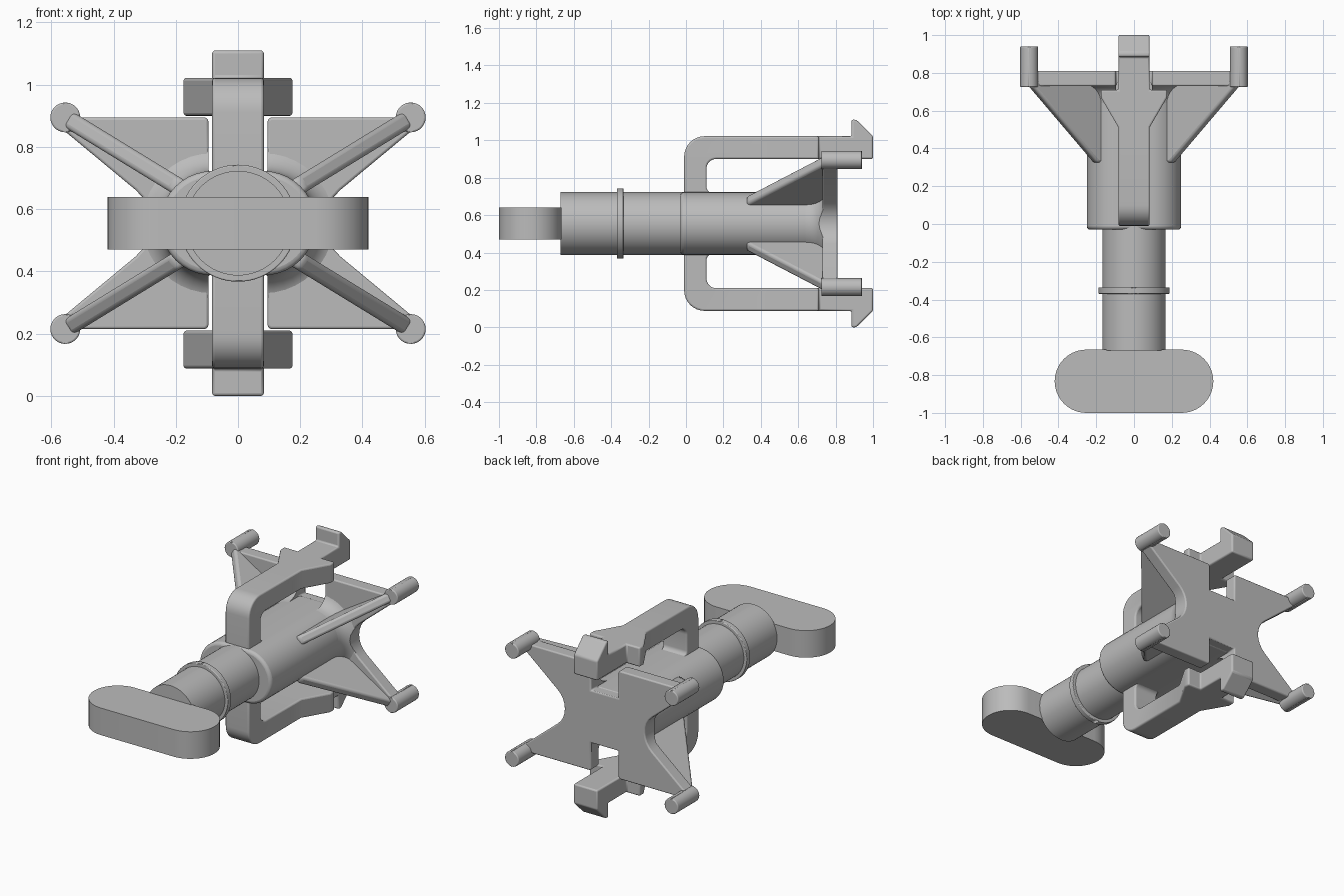
import bpy, bmesh, math
from mathutils import Vector

if "Cube" in bpy.data.objects:
    bpy.data.objects.remove(bpy.data.objects["Cube"])

MID = 0.555  # height of the symmetry axis; parts are built around it

grey = bpy.data.materials.new("plain grey")
grey.use_nodes = True
grey.diffuse_color = (0.5, 0.5, 0.5, 1)
grey.node_tree.nodes["Principled BSDF"].inputs["Base Color"].default_value = (0.5, 0.5, 0.5, 1)

AXES = {
    "xy": lambda u, v, w: (u, v, w),
    "xz": lambda u, v, w: (u, w, v),
    "yz": lambda u, v, w: (w, u, v),
}


def rounded(corners, steps=8):
    """Outline from (u, v, radius) corners, each replaced by a tangent arc."""
    out = []
    for i, (u, v, r) in enumerate(corners):
        p = Vector((u, v))
        if r == 0:
            out.append(p)
            continue
        a = (Vector(corners[i - 1][:2]) - p).normalized()
        b = (Vector(corners[(i + 1) % len(corners)][:2]) - p).normalized()
        half = a.angle(b) / 2
        centre = p + (a + b).normalized() * r / math.sin(half)
        start = p + a * r / math.tan(half) - centre
        end = p + b * r / math.tan(half) - centre
        turn = start.angle_signed(end)
        for k in range(steps + 1):
            t = -turn * k / steps
            c, s = math.cos(t), math.sin(t)
            out.append(centre + Vector((start.x * c - start.y * s, start.x * s + start.y * c)))
    return out


def stadium(half_w, r, n=20):
    """Two half circles of radius r joined by straight sides."""
    pts = []
    for side in (0, 1):
        for k in range(n + 1):
            a = -math.pi / 2 + math.pi * (side + k / n)
            pts.append((math.cos(a) * r + (half_w - r) * (1 - 2 * side), math.sin(a) * r))
    return pts


def loft(name, sections, place):
    """Skin a list of (outline, offset) sections into a closed solid."""
    bm = bmesh.new()
    rings = [[bm.verts.new(place(p[0], p[1], w)) for p in pts] for pts, w in sections]
    n = len(rings[0])
    for a, b in zip(rings, rings[1:]):
        for i in range(n):
            j = (i + 1) % n
            bm.faces.new((a[i], a[j], b[j], b[i]))
    bm.faces.new(rings[0])
    bm.faces.new(rings[-1])
    bmesh.ops.recalc_face_normals(bm, faces=bm.faces)
    mesh = bpy.data.meshes.new(name)
    bm.to_mesh(mesh)
    bm.free()
    mesh.materials.append(grey)
    obj = bpy.data.objects.new(name, mesh)
    obj.location.z = MID
    bpy.context.collection.objects.link(obj)
    return obj


def prism(name, pts, lo, hi, place):
    return loft(name, [(pts, lo), (pts, hi)], place)


def combine(obj, other, operation):
    """Boolean with a helper, which is then removed."""
    mod = obj.modifiers.new("combine", "BOOLEAN")
    mod.operation, mod.object, mod.solver = operation, other, "EXACT"
    bpy.context.view_layer.update()
    bpy.context.view_layer.objects.active = obj
    bpy.ops.object.modifier_apply(modifier=mod.name)
    bpy.data.objects.remove(other)


def finish(obj, bevel=0.0, mirror=(False, False, False)):
    if bevel:
        mod = obj.modifiers.new("soft edges", "BEVEL")
        mod.width, mod.segments = bevel, 3
        mod.limit_method, mod.angle_limit = "ANGLE", math.radians(35)
    if any(mirror):
        mod = obj.modifiers.new("mirror", "MIRROR")
        mod.use_axis, mod.use_clip, mod.use_mirror_merge = mirror, False, False
    bpy.ops.object.select_all(action="DESELECT")
    obj.select_set(True)
    bpy.context.view_layer.objects.active = obj
    bpy.ops.object.shade_smooth_by_angle(angle=math.radians(32))


UP_DOWN = (False, False, True)
ALL_FOUR = (True, False, True)

# Grip, shaft and collar
grip = [(u, v - 0.8325) for u, v in stadium(0.42, 0.1675)]
finish(prism("grip", grip, -0.085, 0.085, AXES["xy"]))
finish(prism("shaft", stadium(0.168, 0.168, 32), -0.67, 0.1, AXES["xz"]))
finish(prism("collar", stadium(0.188, 0.188, 32), -0.37, -0.335, AXES["xz"]), 0.004)

# Flattened barrel
finish(prism("barrel", stadium(0.25, 0.1675), -0.03, 0.76, AXES["xz"]), 0.018)

# Star-shaped back plate with a slot above and below
quarter = [(0.095, 0.165, 0), (0.095, 0.34, 0.015), (0.58, 0.34, 0), (0.58, 0.315, 0)]
right = quarter + [(0.2, 0, 0.14)] + [(u, -v, r) for u, v, r in reversed(quarter)]
star = rounded(right + [(-u, v, r) for u, v, r in reversed(right)])
finish(prism("back_plate", star, 0.73, 0.81, AXES["xz"]), 0.008)

# Flare blending the barrel into the plate, trimmed to the plate outline
R = 0.1
sections = []
for k in range(9):
    a = math.pi / 2 * k / 8
    grow = R * (1 - math.cos(a))
    sections.append((stadium(0.25 + grow, 0.1675 + grow), 0.64 + R * math.sin(a)))
flare = loft("flare", sections, AXES["xz"])
combine(flare, prism("trim", star, 0.6, 0.78, AXES["xz"]), "INTERSECT")
finish(flare)

# Corner pegs
peg = [(u + 0.555, v + 0.34) for u, v in stadium(0.048, 0.048, 14)]
finish(prism("pegs", peg, 0.725, 0.94, AXES["xz"]), 0.012, ALL_FOUR)

# Triangular ribs running from the barrel out to the pegs
angle = math.atan2(0.34, 0.555)
ca, sa = math.cos(angle), math.sin(angle)
rib = [(0.1, 0.325), (0.242, 0.325), (0.645, 0.73), (0.645, 0.76), (0.1, 0.76)]
finish(prism("ribs", rib, -0.028, 0.028,
             lambda s, y, t: (s * ca - t * sa, y, s * sa + t * ca)), 0.015, ALL_FOUR)

# Hooked clip arms with swept thumb wings
arm_profile = rounded([
    (-0.01, 0.1, 0), (-0.01, 0.467, 0.11), (0.885, 0.467, 0), (0.885, 0.55, 0),
    (0.91, 0.55, 0), (1.0, 0.467, 0), (1.0, 0.345, 0), (0.11, 0.345, 0.05),
    (0.11, 0.165, 0.03), (0.15, 0.165, 0), (0.15, 0.1, 0)])
arms = prism("clip_arms", arm_profile, -0.083, 0.083, AXES["yz"])
wing = [(-0.07, 0.49), (0.07, 0.49), (0.175, 0.67), (0.175, 0.71), (-0.175, 0.71), (-0.175, 0.67)]
combine(arms, prism("wing", wing, 0.345, 0.467, AXES["xy"]), "UNION")
finish(arms, 0.014, UP_DOWN)
# bring the hook tips exactly to the ground and the top
for v in arms.data.vertices:
    if v.co.z > 0.545:
        v.co.z = MID
